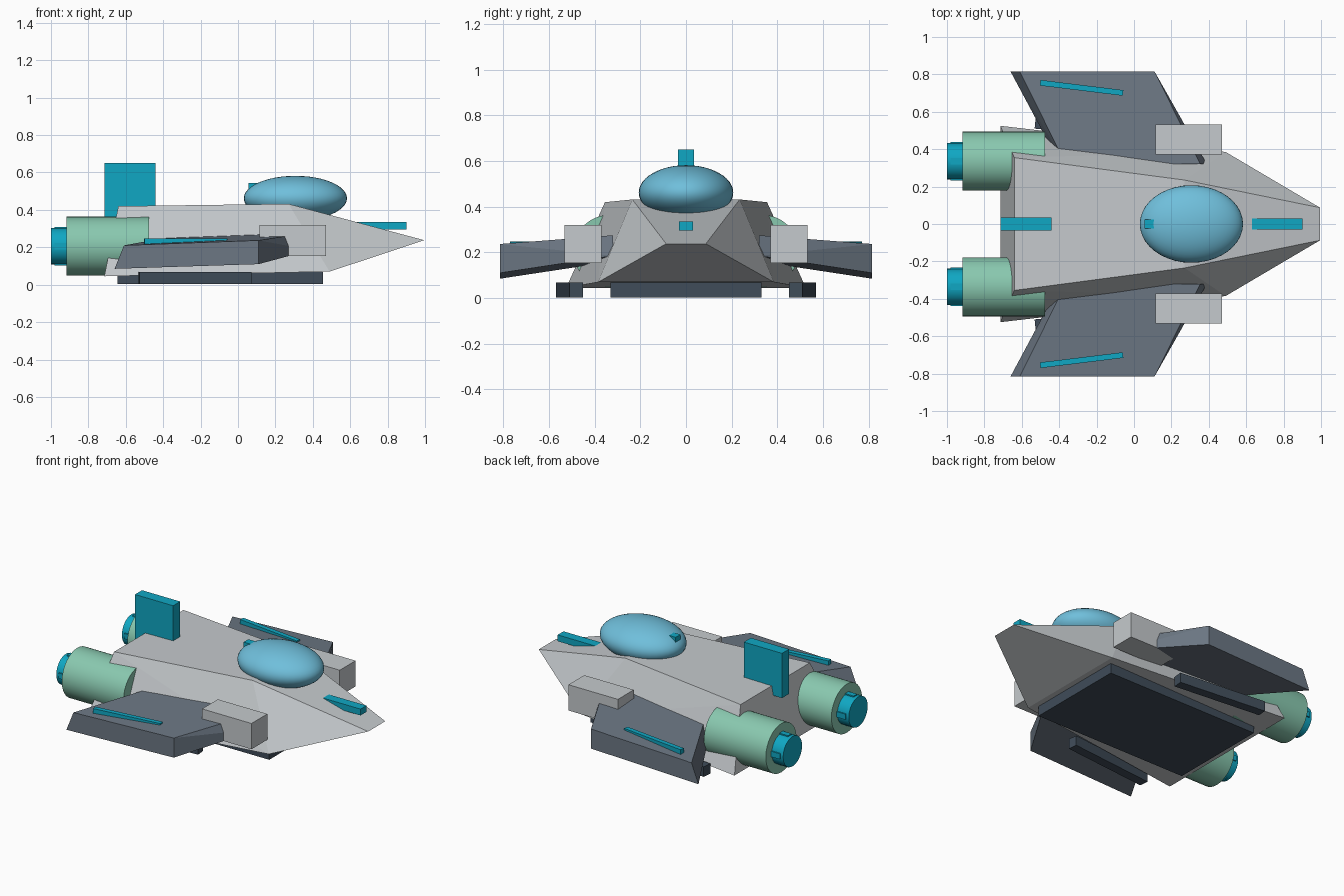
import bpy, bmesh, math
from mathutils import Matrix, Vector

if "Cube" in bpy.data.objects:
    bpy.data.objects.remove(bpy.data.objects["Cube"])


def material(name, rgb):
    m = bpy.data.materials.new(name)
    m.diffuse_color = (*rgb, 1)
    m.use_nodes = True
    m.node_tree.nodes["Principled BSDF"].inputs["Base Color"].default_value = m.diffuse_color
    return m


TEAL = material("teal", (0.005, 0.39, 0.55))
GLASS = material("glass_blue", (0.16, 0.52, 0.71))
GREEN = material("pale_green", (0.25, 0.58, 0.43))
SLATE = material("slate", (0.15, 0.185, 0.23))
DARK = material("dark_slate", (0.05, 0.072, 0.10))
LIGHT = material("light_grey", (0.56, 0.59, 0.61))


def finish(bm, name, mat, smooth=False):
    bmesh.ops.recalc_face_normals(bm, faces=bm.faces[:])
    me = bpy.data.meshes.new(name)
    bm.to_mesh(me)
    bm.free()
    ob = bpy.data.objects.new(name, me)
    bpy.context.collection.objects.link(ob)
    me.materials.append(mat)
    if smooth:
        bpy.ops.object.select_all(action='DESELECT')
        ob.select_set(True)
        bpy.context.view_layer.objects.active = ob
        bpy.ops.object.shade_smooth_by_angle(angle=math.radians(35))
    return ob


def box(name, lo, hi, mat, yaw=0):
    lo, hi = Vector(lo), Vector(hi)
    bm = bmesh.new()
    m = (Matrix.Translation((lo + hi) / 2) @ Matrix.Rotation(yaw, 4, 'Z')
         @ Matrix.Diagonal((*(hi - lo), 1)))
    bmesh.ops.create_cube(bm, size=1, matrix=m)
    return finish(bm, name, mat)


def solid(name, points, mat):
    # flat-faced convex solid from its corner points
    bm = bmesh.new()
    for p in points:
        bm.verts.new(p)
    bmesh.ops.convex_hull(bm, input=bm.verts[:])
    bmesh.ops.dissolve_limit(bm, angle_limit=0.02, verts=bm.verts[:], edges=bm.edges[:])
    return finish(bm, name, mat)


def tube_x(name, x0, x1, y, z, r, mat, sides=32):
    bm = bmesh.new()
    m = Matrix.Translation(((x0 + x1) / 2, y, z)) @ Matrix.Rotation(math.pi / 2, 4, 'Y')
    bmesh.ops.create_cone(bm, cap_ends=True, segments=sides, radius1=r, radius2=r,
                          depth=x1 - x0, matrix=m)
    return finish(bm, name, mat, True)


# Wedge hull: half-width corners mirrored in y
half = [(-0.715, 0.525, 0.045), (-0.64, 0.355, 0.42), (0.27, 0.235, 0.432),
        (0.49, 0.385, 0.07), (0.995, 0.087, 0.238)]
solid("hull", [(x, s * y, z) for x, y, z in half for s in (1, -1)], LIGHT)

# Canopy with spine strip
bm = bmesh.new()
bmesh.ops.create_uvsphere(bm, u_segments=40, v_segments=24, radius=1,
                          matrix=Matrix.Translation((0.307, 0, 0.462))
                          @ Matrix.Diagonal((0.276, 0.207, 0.12, 1)))
finish(bm, "canopy", GLASS, True)
box("canopy_strip", (0.057, -0.024, 0.505), (0.50, 0.024, 0.543), TEAL)

# Centre line details
box("nose_strip", (0.63, -0.03, 0.295), (0.90, 0.03, 0.336), TEAL)
box("tail_fin", (-0.714, -0.036, 0.36), (-0.44, 0.036, 0.65), TEAL)
box("belly_plate", (-0.643, -0.33, 0.003), (0.455, 0.33, 0.068), DARK)

for s, side in ((1, "left"), (-1, "right")):
    # Swept wing
    wing = [(-0.61, 0.815, 0.21), (0.11, 0.815, 0.237),
            (0.11, 0.815, 0.11), (-0.66, 0.815, 0.085),
            (-0.365, 0.32, 0.255), (0.355, 0.32, 0.275),
            (0.39, 0.32, 0.185), (-0.395, 0.32, 0.16)]
    solid(side + "_wing", [(x, s * y, z) for x, y, z in wing], SLATE)
    y = s * 0.728
    box(side + "_wing_strip", (-0.503, y - 0.015, 0.212), (-0.057, y + 0.015, 0.248),
        TEAL, -s * math.radians(7))
    # Side pod
    y = s * 0.452
    box(side + "_pod", (0.115, y - 0.081, 0.153), (0.47, y + 0.081, 0.32), LIGHT)
    # Landing skid, splayed at the rear
    y = s * 0.51
    box(side + "_skid", (-0.53, y - 0.03, 0.003), (0.07, y + 0.03, 0.068),
        DARK, -s * math.radians(5.7))
    # Engine, exhaust and exhaust cross bars
    y, z = s * 0.336, 0.206
    tube_x(side + "_engine", -0.918, -0.475, y, z, 0.158, GREEN)
    tube_x(side + "_exhaust", -1.0, -0.90, y, z, 0.097, TEAL)
    box(side + "_exhaust_bar_flat", (-0.98, y - 0.103, z - 0.018),
        (-0.91, y + 0.103, z + 0.018), TEAL)
    box(side + "_exhaust_bar_tall", (-0.98, y - 0.018, z - 0.103),
        (-0.91, y + 0.018, z + 0.103), TEAL)
